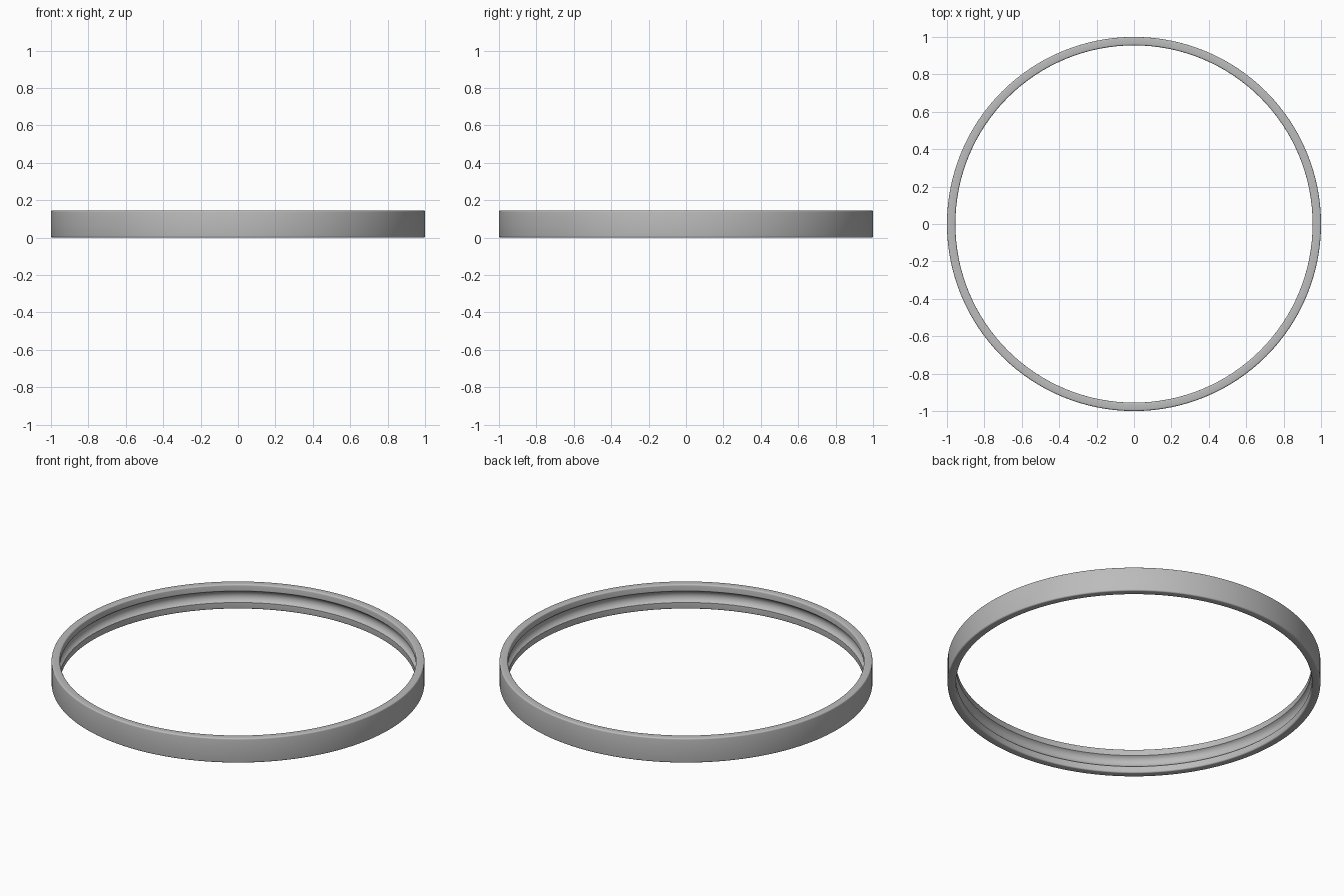
import bpy, bmesh, math
from mathutils import Matrix, Vector

cube = bpy.data.objects.get("Cube")
if cube:
    bpy.data.objects.remove(cube, do_unlink=True)

OUTER, INNER, HEIGHT = 1.0, 0.955, 0.145
FILLET = 0.008
GROOVE_HALF, GROOVE_DEPTH = 0.034, 0.02
SEGMENTS = 128

steel = bpy.data.materials.new("grey steel")
steel.use_nodes = True
steel.diffuse_color = (0.5, 0.5, 0.5, 1)
steel.node_tree.nodes["Principled BSDF"].inputs["Base Color"].default_value = steel.diffuse_color


def arc(cx, cz, radius, start, end, steps):
    """Points on an arc in the radial section, angles in degrees."""
    angles = [math.radians(start + (end - start) * i / steps) for i in range(steps + 1)]
    return [(cx + radius * math.cos(a), cz + radius * math.sin(a)) for a in angles]


# Cross-section: rounded corners and a ball groove in the inner wall
left, right = INNER + FILLET, OUTER - FILLET
low, high = FILLET, HEIGHT - FILLET
groove_radius = (GROOVE_HALF ** 2 + GROOVE_DEPTH ** 2) / (2 * GROOVE_DEPTH)
sweep = math.degrees(math.asin(GROOVE_HALF / groove_radius))
profile = (
    arc(right, low, FILLET, -90, 0, 4)
    + arc(right, high, FILLET, 0, 90, 4)
    + arc(left, high, FILLET, 90, 180, 4)
    + arc(INNER + GROOVE_DEPTH - groove_radius, HEIGHT / 2, groove_radius, sweep, -sweep, 10)
    + arc(left, low, FILLET, 180, 270, 4)
)

# Sweep the section around the vertical axis
bm = bmesh.new()
rings = []
for s in range(SEGMENTS):
    turn = Matrix.Rotation(math.tau * s / SEGMENTS, 3, "Z")
    rings.append([bm.verts.new(turn @ Vector((r, 0, z))) for r, z in profile])
count = len(profile)
for s in range(SEGMENTS):
    a, b = rings[s], rings[(s + 1) % SEGMENTS]
    for i in range(count):
        j = (i + 1) % count
        bm.faces.new((a[i], b[i], b[j], a[j]))
bmesh.ops.recalc_face_normals(bm, faces=bm.faces[:])

mesh = bpy.data.meshes.new("bearing_ring")
bm.to_mesh(mesh)
bm.free()
mesh.materials.append(steel)
ring = bpy.data.objects.new("bearing_ring", mesh)
bpy.context.collection.objects.link(ring)

# Smooth surfaces with crisp groove edges
bpy.context.view_layer.objects.active = ring
ring.select_set(True)
bpy.ops.object.shade_smooth_by_angle(angle=math.radians(30))
